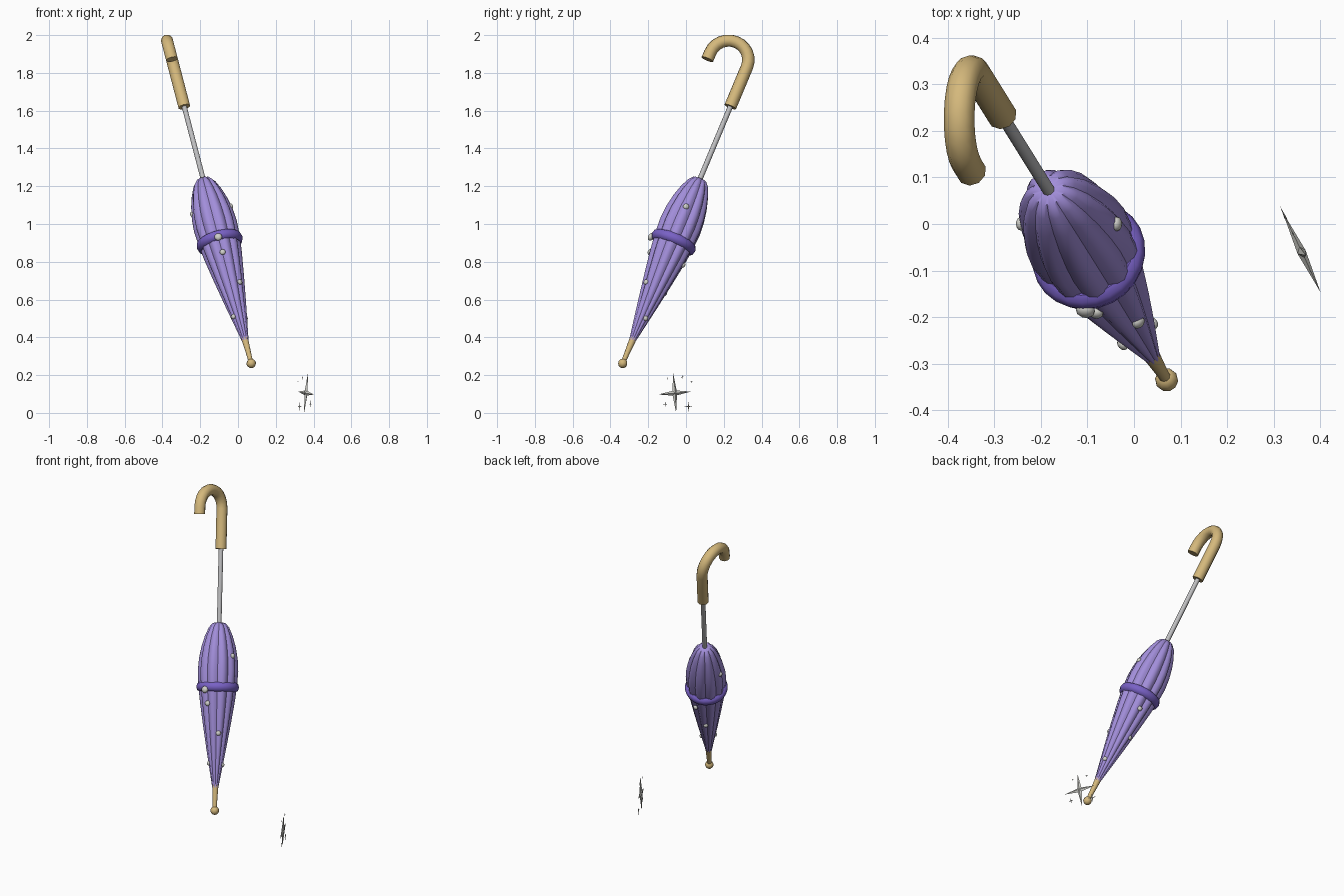
import bpy, bmesh, math
from mathutils import Matrix, Vector

if "Cube" in bpy.data.objects:
    bpy.data.objects.remove(bpy.data.objects["Cube"])


def material(name, rgb):
    m = bpy.data.materials.new(name)
    m.diffuse_color = (*rgb, 1)
    m.use_nodes = True
    m.node_tree.nodes["Principled BSDF"].inputs["Base Color"].default_value = m.diffuse_color
    return m


LILAC = material("lilac cloth", (0.36, 0.27, 0.70))
VIOLET = material("violet band", (0.19, 0.12, 0.56))
WOOD = material("pale wood", (0.66, 0.48, 0.20))
STEEL = material("steel", (0.52, 0.52, 0.53))
SILVER = material("silver", (0.62, 0.62, 0.58))

# leaning frame of the umbrella: local z runs tip to handle, local x towards the hook
TIP = Vector((0.07, -0.335, 0.262))
UP = Vector((-0.234, 0.376, 0.897)).normalized()
HOOK = (Vector((0, -1, 0)) + UP * UP.y).normalized()
LEAN = Matrix((HOOK, UP.cross(HOOK), UP)).transposed().to_4x4()
LEAN.translation = TIP


def finish(name, bm, mat, matrix=LEAN, angle=50):
    bmesh.ops.recalc_face_normals(bm, faces=bm.faces)
    me = bpy.data.meshes.new(name)
    bm.to_mesh(me)
    bm.free()
    ob = bpy.data.objects.new(name, me)
    bpy.context.collection.objects.link(ob)
    me.materials.append(mat)
    me.transform(matrix)
    if angle:
        bpy.ops.object.select_all(action='DESELECT')
        ob.select_set(True)
        bpy.context.view_layer.objects.active = ob
        bpy.ops.object.shade_smooth_by_angle(angle=math.radians(angle))
    return ob


def skin(rings, closed=False):
    """Join rings of points into a tube, capped unless closed into a loop."""
    bm = bmesh.new()
    loops = [[bm.verts.new(p) for p in ring] for ring in rings]
    n = len(loops[0])
    pairs = list(zip(loops, loops[1:]))
    if closed:
        pairs.append((loops[-1], loops[0]))
    for a, b in pairs:
        for i in range(n):
            j = (i + 1) % n
            bm.faces.new((a[i], a[j], b[j], b[i]))
    if not closed:
        bm.faces.new(loops[0])
        bm.faces.new(loops[-1])
    return bm


def lathe(profile, sides, flute=lambda a: 1.0):
    angles = [math.tau * i / sides for i in range(sides)]
    return skin([[(r * flute(a) * math.cos(a), r * flute(a) * math.sin(a), s)
                  for a in angles] for s, r in profile])


# furled canopy with rounded folds
CANOPY = [(0.13, 0.017), (0.22, 0.033), (0.35, 0.056), (0.5, 0.081), (0.63, 0.101),
          (0.72, 0.112), (0.81, 0.117), (0.88, 0.112), (0.95, 0.099), (1.01, 0.081),
          (1.06, 0.059), (1.085, 0.038), (1.09, 0.013)]
FOLDS = 10
finish("canopy", lathe(CANOPY, FOLDS * 4,
       lambda a: 0.87 + 0.13 * abs(math.sin(a * FOLDS / 2))), LILAC, angle=40)

# strap around the canopy
strap = []
for i in range(24):
    a = math.tau * i / 24
    strap.append([((0.105 + 0.02 * math.cos(b)) * math.cos(a),
                   (0.105 + 0.02 * math.cos(b)) * math.sin(a),
                   0.715 + 0.027 * math.sin(b))
                  for b in (math.tau * k / 8 for k in range(8))])
finish("strap", skin(strap, True), VIOLET)

# shaft and wooden tip
finish("shaft", lathe([(1.05, 0.014), (1.54, 0.014)], 10), STEEL)
finish("ferrule", lathe([(0.0, 0.012), (0.06, 0.014), (0.15, 0.019)], 10), WOOD)
bm = bmesh.new()
bmesh.ops.create_uvsphere(bm, u_segments=10, v_segments=8, radius=0.025)
finish("tip_ball", bm, WOOD)

# crook handle: straight grip, half-circle and short end
R, BEND, TUBE = 0.105, 1.75, 0.033
path = [(0, 1.515, 0), (0, 1.64, 0)]
for i in range(13):
    t = math.pi * i / 12
    path.append((R - R * math.cos(t), BEND + R * math.sin(t), t))
path.append((2 * R, BEND - 0.04, math.pi))
rings = []
for x, s, t in path:
    rings.append([(x - TUBE * math.cos(b) * math.cos(t), TUBE * math.sin(b),
                   s + TUBE * math.cos(b) * math.sin(t))
                  for b in (math.tau * k / 10 for k in range(10))])
finish("handle", skin(rings), WOOD)


# droplets resting on the canopy
def canopy_radius(s):
    for (s0, r0), (s1, r1) in zip(CANOPY, CANOPY[1:]):
        if s0 <= s <= s1:
            return r0 + (r1 - r0) * (s - s0) / (s1 - s0)
    return 0.03


DROPS = [(-0.105, -0.195, 0.935, 0.021), (-0.082, -0.2, 0.855, 0.016),
         (0.02, -0.222, 0.70, 0.015), (-0.028, -0.262, 0.51, 0.014),
         (0.053, -0.205, 0.50, 0.014), (-0.245, 0.0, 1.05, 0.015),
         (-0.028, 0.0, 1.095, 0.016), (-0.055, -0.005, 0.78, 0.015),
         (-0.064, -0.106, 0.63, 0.014)]
for i, (x, y, z, size) in enumerate(DROPS):
    rel = Vector((x, y, z)) - TIP
    s = rel.dot(UP)
    out = (rel - UP * s).normalized()
    reach = 0.122 if i == 0 else canopy_radius(s) * 0.97
    m = out.to_track_quat('Z', 'Y').to_matrix().to_4x4()
    m.translation = TIP + UP * s + out * reach
    bm = bmesh.new()
    bmesh.ops.create_uvsphere(bm, u_segments=10, v_segments=6, radius=size)
    bmesh.ops.scale(bm, verts=bm.verts, vec=(1, 1, 0.7))
    finish(f"droplet_{i + 1}", bm, SILVER, m)


# four-pointed sparkles in a thin upright plane
def sparkle(name, y, z, size):
    bm = bmesh.new()
    rim = []
    for k in range(8):
        a = math.tau * k / 8 + 0.08
        r = size * ((1.0 if k % 4 else 0.92) if k % 2 == 0 else 0.17)
        rim.append(bm.verts.new((r * math.cos(a), r * math.sin(a), 0)))
    for side in (1, -1):
        peak = bm.verts.new((0, 0, side * size * 0.09))
        for k in range(8):
            bm.faces.new((rim[k], rim[(k + 1) % 8], peak))
    across = Vector((-0.43, 0.90, 0)).normalized()
    up = Vector((0.06, 0, 1)).normalized()
    m = Matrix((across, up, across.cross(up))).transposed().to_4x4()
    m.translation = (0.36 + (-0.06 - y) * 0.47, y, z)
    finish(name, bm, SILVER, m, angle=0)


for i, star in enumerate([(-0.06, 0.105, 0.105), (-0.11, 0.046, 0.020),
                          (0.013, 0.034, 0.028), (-0.10, 0.185, 0.009),
                          (-0.02, 0.19, 0.013), (0.03, 0.165, 0.009)]):
    sparkle(f"sparkle_{i + 1}", *star)
